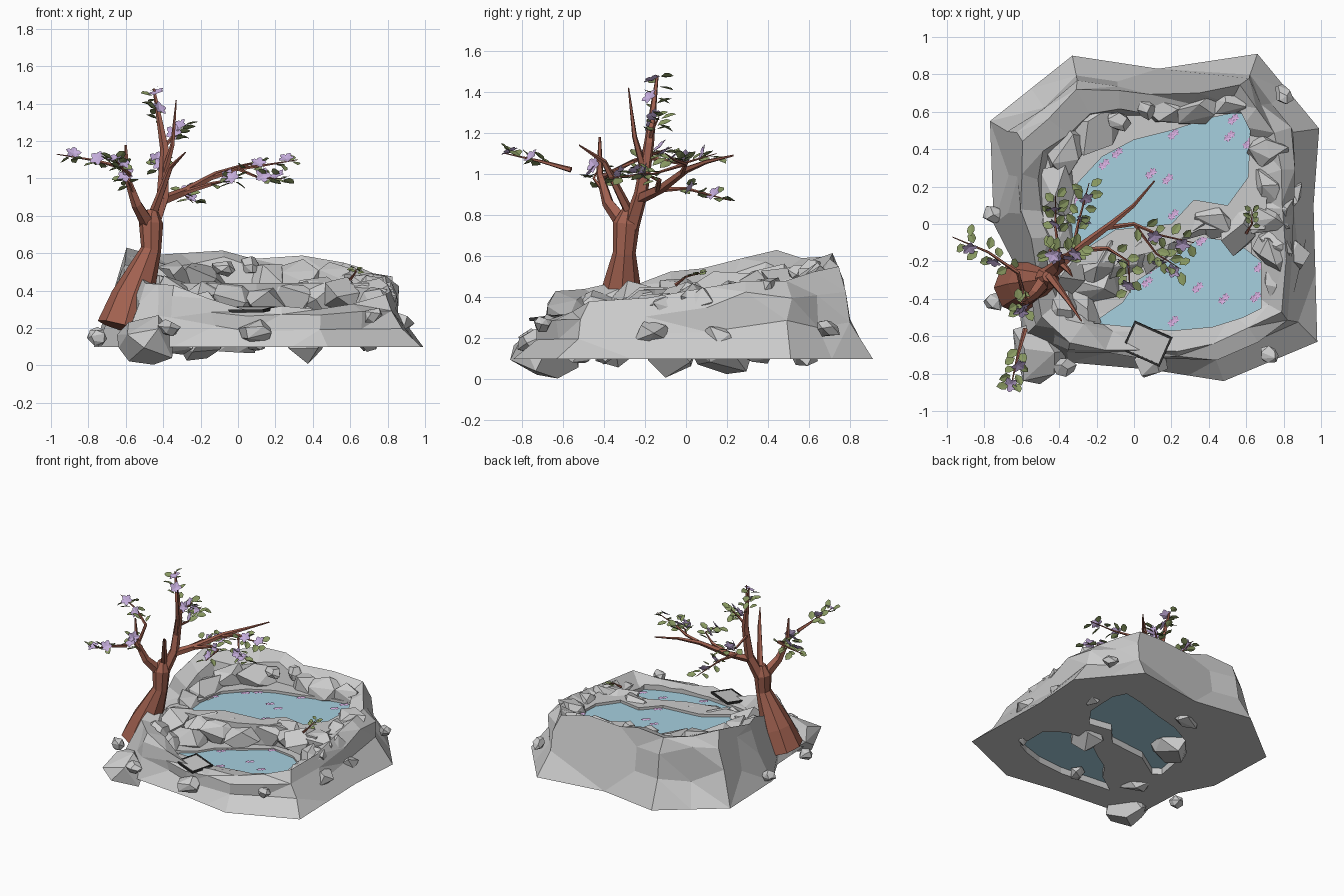
import bpy, bmesh, math, random
from mathutils import Vector, Matrix

if "Cube" in bpy.data.objects:
    bpy.data.objects.remove(bpy.data.objects["Cube"])

random.seed(11)
U = random.uniform


def mat(name, c):
    m = bpy.data.materials.new(name)
    m.diffuse_color = (*c, 1)
    m.use_nodes = True
    m.node_tree.nodes["Principled BSDF"].inputs["Base Color"].default_value = m.diffuse_color
    return m


BARK = mat("bark", (0.36, 0.12, 0.08))
LEAF = mat("leaf", (0.25, 0.32, 0.12))
PETAL = mat("blossom", (0.56, 0.42, 0.72))
PINK = mat("floating_petal", (0.72, 0.45, 0.78))
WATER = mat("water", (0.38, 0.63, 0.74))
DARK = mat("dark_frame", (0.03, 0.03, 0.03))


def finish(bm, name, material=None, solid=True):
    if solid:
        bmesh.ops.recalc_face_normals(bm, faces=bm.faces)
    me = bpy.data.meshes.new(name)
    bm.to_mesh(me)
    bm.free()
    ob = bpy.data.objects.new(name, me)
    bpy.context.collection.objects.link(ob)
    if material:
        me.materials.append(material)
    return ob


def bridge(bm, a, b):
    n = len(a)
    for i in range(n):
        bm.faces.new((a[i], a[(i + 1) % n], b[(i + 1) % n], b[i]))


def prism(name, outline, z0, z1, material=None):
    bm = bmesh.new()
    lo = [bm.verts.new((x, y, z0)) for x, y in outline]
    hi = [bm.verts.new((x, y, z1)) for x, y in outline]
    bridge(bm, lo, hi)
    bm.faces.new(lo)
    bm.faces.new(hi)
    return finish(bm, name, material)


def cut(ob, cutters):
    for c in cutters:
        m = ob.modifiers.new("pool_cut", 'BOOLEAN')
        m.object, m.operation, m.solver = c, 'DIFFERENCE', 'EXACT'
        c.hide_render = True
    dg = bpy.context.evaluated_depsgraph_get()
    me = bpy.data.meshes.new_from_object(ob.evaluated_get(dg))
    ob.modifiers.clear()
    ob.data = me


# Rock base: skirt outline (x, y) and crest (x, y, z) per column
cols = [(-.77, .55, -.58, .45, .63), (-.33, .90, -.30, .70, .60), (.13, .83, .10, .70, .57),
        (.66, .91, .57, .73, .55), (.99, .51, .76, .50, .48), (.96, .10, .80, .10, .45),
        (.98, -.63, .79, -.48, .38), (.48, -.84, .42, -.66, .30), (.10, -.78, .05, -.68, .29),
        (-.35, -.74, -.34, -.64, .43), (-.60, -.62, -.50, -.50, .44), (-.62, -.25, -.52, -.25, .46),
        (-.75, .0, -.59, .08, .54)]
bm = bmesh.new()
rings = [[] for _ in range(6)]
for i, col in enumerate(cols):
    nxt = cols[(i + 1) % len(cols)]
    for w in (0, .5):                      # each column, then a jagged one between
        ox, oy, cx, cy, cz = [a + (b - a) * w for a, b in zip(col, nxt)]
        if w:
            cz += U(-.03, .03)
        o, c = Vector((ox, oy, .1)), Vector((cx, cy, cz))
        s, t = o.lerp(c, U(.5, .62)), o.lerp(c, U(.65, .8))
        s.z = .1 + (cz - .1) * U(.32, .5)
        t.z = .1 + (cz - .1) * U(.68, .88)
        mid = Vector((.1, 0, 0))
        ledge, q = c.lerp(mid, U(.1, .17)), c.lerp(mid, .24)
        ledge.z = max(.29, cz - U(.03, .08))
        q.z = .28
        for k, p in enumerate((o, s, t, c, ledge, q)):
            if k in (1, 2, 3):
                p += Vector((U(-.02, .02), U(-.02, .02), 0))
            rings[k].append(bm.verts.new(p))
for a, b in zip(rings, rings[1:]):
    bridge(bm, a, b)
bm.faces.new(rings[0])
bm.faces.new(rings[-1])
bmesh.ops.triangulate(bm, faces=[f for f in bm.faces if len(f.verts) == 4])
bmesh.ops.dissolve_limit(bm, angle_limit=.15, verts=bm.verts, edges=bm.edges)
base = finish(bm, "rock_base")

# Upper terrace and the two pools
terrace = prism("upper_terrace", [(-.46, -.24), (-.12, -.2), (.1, -.15), (.35, -.03), (.7, -.03), (.72, .3),
                                  (.7, .5), (.54, .66), (.1, .62), (-.28, .62), (-.52, .4)], .15, .44)
up = [(-.36, -.12), (-.3, .22), (-.17, .36), (0, .45), (.2, .5), (.42, .57), (.57, .6), (.62, .5),
      (.61, .25), (.5, .1), (.32, .13), (.2, 0), (-.1, -.03), (-.3, -.16)]
low = [(-.22, -.53), (.2, -.57), (.42, -.55), (.58, -.5), (.68, -.45), (.68, -.2), (.55, -.1),
       (.36, -.07), (.15, -.22), (.02, -.3), (-.06, -.42)]
cu, cl = prism("c1", up, -.2, .9), prism("c2", low, -.2, .9)
cut(base, [cu, cl])
cut(terrace, [cu])
for c in (cu, cl):
    bpy.data.objects.remove(c)
prism("upper_water", up, .15, .42, WATER)
prism("lower_water", low, .15, .265, WATER)


# Boulders: convex hulls of jittered points, stretched and tipped at random
def boulder(bm, x, y, z, r, stretch=1.35, n=11):
    T = Matrix.Rotation(U(0, 6.28), 3, 'Z') @ Matrix.Rotation(U(-.5, .5), 3, 'X') @ \
        Matrix.Diagonal((stretch, 1 / stretch + .15, .85)) @ Matrix.Rotation(U(0, 6.28), 3, 'Y')
    vs = []
    for i in range(n):
        h = 1 - 2 * (i + .5) / n
        a = i * 2.4 + U(-.4, .4)
        k = math.sqrt(1 - h * h)
        p = T @ Vector((k * math.cos(a), k * math.sin(a), h)) * r * U(.85, 1.2) + Vector((x, y, z))
        p.z = max(p.z, 0)
        vs.append(bm.verts.new(p))
    res = bmesh.ops.convex_hull(bm, input=vs)
    junk = set(res['geom_interior']) | set(res['geom_unused'])
    bmesh.ops.delete(bm, geom=[v for v in junk if isinstance(v, bmesh.types.BMVert)], context='VERTS')


def rocks(name, items):
    bm = bmesh.new()
    for it in items:
        boulder(bm, *it)
    bmesh.ops.dissolve_limit(bm, angle_limit=.25, verts=bm.verts, edges=bm.edges)
    finish(bm, name)


rocks("divider_rocks", [
    (-.36, -.25, .36, .13), (-.22, -.33, .29, .12), (-.18, -.18, .35, .13), (-.02, -.16, .34, .12),
    (.14, -.1, .34, .12), (.28, .0, .36, .12), (.42, .03, .38, .12),
    (.55, .0, .38, .12), (.68, .02, .38, .11), (.73, -.15, .33, .1), (-.3, -.45, .28, .12)])
rocks("rim_rocks", [
    (.71, .2, .41, .1), (.7, .4, .42, .1), (.34, .62, .45, .12), (.16, .62, .46, .12), (.52, .66, .46, .1),
    (-.2, .54, .45, .14), (-.36, .4, .45, .14), (-.4, .18, .42, .13),
    (-.43, -.02, .41, .12), (.77, .08, .38, .08), (.76, -.1, .36, .08), (.75, -.3, .3, .08), (-.4, -.45, .35, .11)])
rocks("outer_stones", [
    (-.5, -.68, .13, .15, 1.05, 14), (.1, -.73, .18, .085, 1, 14), (-.37, -.76, .2, .05, 1, 14),
    (.72, -.7, .27, .05, 1, 14), (.8, .69, .25, .05, 1, 14), (-.75, .05, .16, .05, 1, 14),
    (-.75, -.42, .15, .05, 1, 14), (.84, -.15, .22, .085), (.84, .15, .2, .075),
    (.07, .61, .53, .055, 1, 14), (-.08, .55, .52, .055, 1, 14)])
rocks("underside_rocks", [
    (-.2, .17, .14, .14, 1.1), (.38, -.08, .14, .14, 1.1), (.1, -.52, .12, .06), (.68, .35, .14, .08),
    (-.33, -.35, .13, .09), (.7, -.4, .12, .05), (.0, .58, .12, .08)])


# Tree: tapered tubes
def tube(bm, pts, radii, sides=6):
    pts = [Vector(p) for p in pts]
    prev = None
    for i, p in enumerate(pts):
        d = (pts[min(i + 1, len(pts) - 1)] - pts[max(i - 1, 0)]).normalized()
        ref = Vector((0, 1, 0)) if abs(d.y) < .8 else Vector((0, 0, 1))
        u = d.cross(ref).normalized()
        v = d.cross(u)
        ring = [bm.verts.new(p + radii[i] * (u * math.cos(k * math.tau / sides) + v * math.sin(k * math.tau / sides)))
                for k in range(sides)]
        if prev:
            bridge(bm, prev, ring)
        else:
            bm.faces.new(ring)
        prev = ring
    bm.faces.new(prev)


bm = bmesh.new()
tube(bm, [(-.61, -.34, .2), (-.565, -.32, .36), (-.465, -.3, .62), (-.465, -.29, .76), (-.46, -.28, .83)],
     [.145, .115, .055, .065, .03], 8)
limbs = [  # start radius, path
    (.045, [(-.46, -.27, .74), (-.4, -.22, .9), (-.39, -.18, 1.15), (-.42, -.16, 1.32), (-.45, -.14, 1.48)]),
    (.042, [(-.47, -.29, .74), (-.54, -.38, .86), (-.59, -.42, 1.0), (-.6, -.42, 1.18)]),
    (.03, [(-.41, -.23, .88), (-.28, -.12, .93), (-.12, 0, 1.02), (0, .1, 1.06), (.11, .23, 1.09)])]
twigs = [
    (.016, [(-.58, -.42, .98), (-.62, -.26, 1.06), (-.78, -.15, 1.1), (-.97, -.07, 1.13)]),
    (.014, [(-.58, -.56, 1.02), (-.62, -.7, 1.06), (-.66, -.88, 1.1)]),
    (.015, [(-.15, -.02, 1.0), (0, 0, 1.05), (.14, -.06, 1.07), (.32, -.1, 1.1)]),
    (.016, [(-.3, -.14, .92), (-.14, -.13, .97), (-.03, -.2, 1.0), (-.02, -.37, .98)]),
    (.014, [(-.33, -.16, .92), (-.3, 0, .93), (-.24, .22, .87)]),
    (.012, [(-.4, -.18, 1.08), (-.42, -.02, 1.05), (-.42, .15, 1.1)]),
    (.014, [(-.4, -.18, 1.16), (-.35, -.16, 1.22), (-.3, -.13, 1.28)]),
    (.012, [(-.55, -.39, .9), (-.58, -.45, .98), (-.62, -.42, 1.04)]),
    (.01, [(.0, .0, 1.05), (.12, -.16, 1.0), (.25, -.24, 1.0)]),
    (.01, [(.6, -.05, .46), (.63, 0, .5), (.63, .08, .52)])]
bare = [(.022, [(-.4, -.2, 1.0), (-.35, -.25, 1.18), (-.33, -.28, 1.42)]),
        (.025, [(-.45, -.28, .82), (-.36, -.4, 1.06), (-.28, -.52, 1.14)])]
for r, path in limbs + twigs + bare:
    tube(bm, path, [r * (1 - .85 * i / (len(path) - 1)) for i in range(len(path))], 5)
finish(bm, "tree", BARK)


# Leaves and blossoms
def blade(bm, M, length, width, fold):
    P = [(0, 0, 0), (.35, .5, fold), (.75, .4, fold), (1, 0, 0), (.75, -.4, fold), (.35, -.5, fold)]
    v = [bm.verts.new(M @ Vector((x * length, y * width, z * width))) for x, y, z in P]
    bm.faces.new((v[0], v[3], v[2], v[1]))
    bm.faces.new((v[0], v[5], v[4], v[3]))


def flower(bm, p, r, tilt, cup=.2, turn=.9):
    B = Matrix.Translation(p) @ Matrix.Rotation(U(-turn, turn), 4, 'Z') @ Matrix.Rotation(tilt, 4, 'X')
    for k in range(5):
        blade(bm, B @ Matrix.Rotation(k * math.tau / 5, 4, 'Z') @ Matrix.Rotation(-cup, 4, 'Y'), r, r * .75, .1)


leaves, blossoms = bmesh.new(), bmesh.new()
for r, path in twigs + [(.02, limbs[0][1][2:])]:
    pts = [Vector(p) for p in path]
    for i in range(9):
        t = (.35 + .65 * (i + U(0, .9)) / 9) * (len(pts) - 1)
        k = min(int(t), len(pts) - 2)
        p = pts[k].lerp(pts[k + 1], t - k)
        if p.x < -.92:
            p.x += .07
        side = (pts[k + 1] - pts[k]).normalized()
        heading = math.atan2(side.y, side.x) + (1 if i % 2 else -1) * U(.6, 1.3)
        s = .6 if p.z < .6 else 1
        M = Matrix.Translation(p) @ Matrix.Rotation(heading, 4, 'Z') @ Matrix.Rotation(U(-.7, .5), 4, 'Y') @ \
            Matrix.Translation((.018 * s, 0, 0)) @ Matrix.Rotation(U(-.6, .6), 4, 'X')
        blade(leaves, M, U(.06, .08) * s, .048 * s, .12)
        if i in (3, 7) and p.z > .6:
            flower(blossoms, p + Vector((U(-.02, .02), -.02, .015)), .046, U(.4, 1.3))
finish(leaves, "leaves", LEAF, False)
finish(blossoms, "blossoms", PETAL, False)

# Flowers drifting on the pools
bm = bmesh.new()
for z, spots in ((.426, [(-.17, .31), (-.1, .37), (.08, .26), (.17, .23), (.2, .47), (.5, .46), (.52, .55), (.6, .42),
                         (-.32, .13), (.2, .04)]),
                 (.271, [(.08, -.25), (.06, -.32), (-.08, -.38), (.33, -.35), (.35, -.1), (.47, -.41), (.2, -.53),
                         (.66, -.24), (.64, -.4)])):
    for x, y in spots:
        for dx, dy in ((0, 0), (.03, .02)):
            flower(bm, Vector((x + dx * .7, y + dy, z)), .022, 0, .05)
finish(bm, "floating_flowers", PINK, False)

# Blank plaque on the front rim
R = Matrix.Translation((.07, -.64, .3)) @ Matrix.Rotation(-.42, 4, 'Z') @ Matrix.Rotation(.1, 4, 'X')
for name, m, parts in (("plaque", None, [(0, 0, .21, .16, .01)]),
                       ("plaque_frame", DARK, [(0, s * .08, .222, .012, .016) for s in (-1, 1)] +
                        [(s * .105, 0, .012, .16, .016) for s in (-1, 1)])):
    bm = bmesh.new()
    for x, y, sx, sy, sz in parts:
        bmesh.ops.create_cube(bm, size=1, matrix=R @ Matrix.Translation((x, y, 0)) @ Matrix.Diagonal((sx, sy, sz, 1)))
    finish(bm, name, m)
